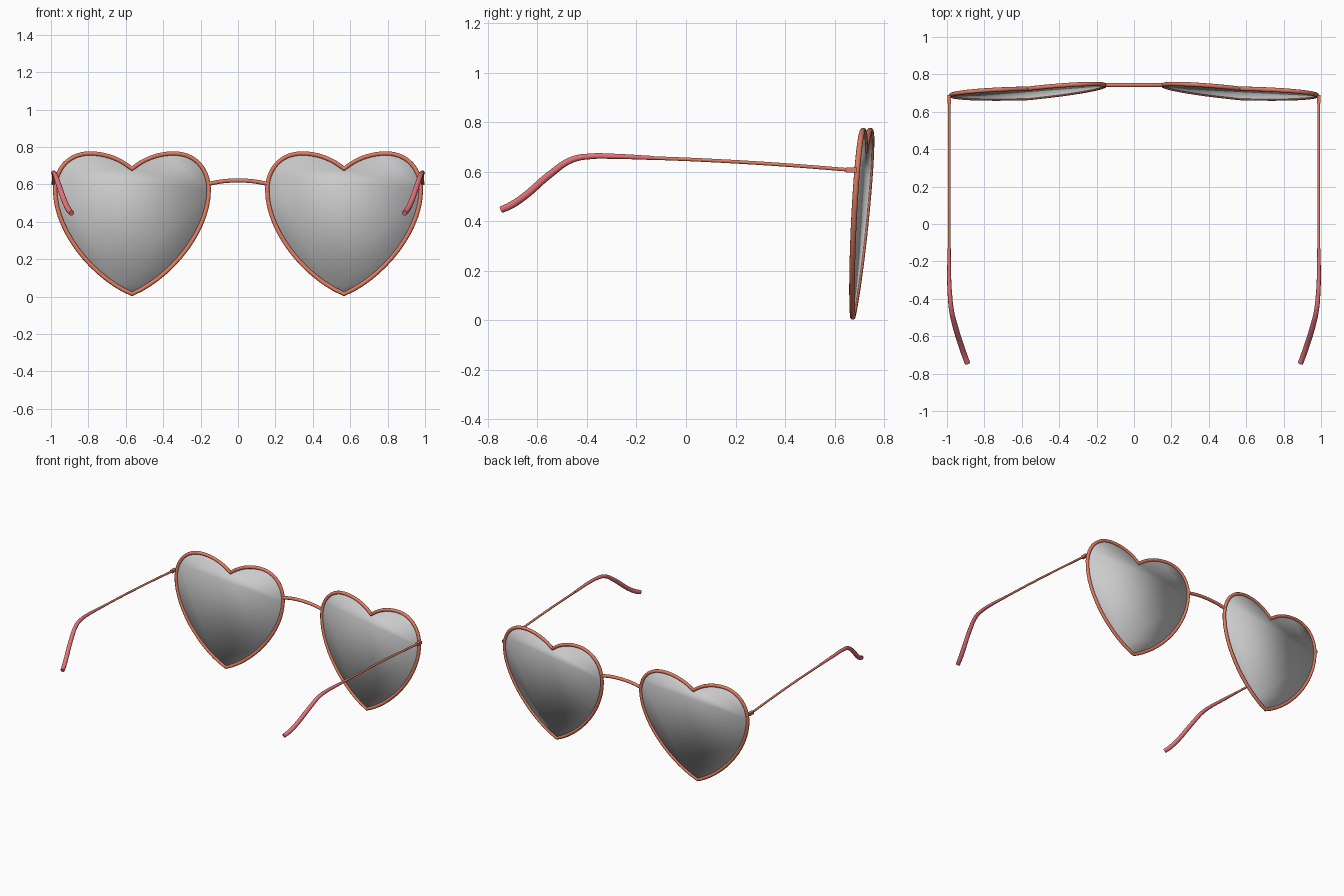
import bpy, bmesh
from mathutils import Vector
from mathutils.geometry import interpolate_bezier

if "Cube" in bpy.data.objects:
    bpy.data.objects.remove(bpy.data.objects["Cube"])


def material(name, rgb):
    m = bpy.data.materials.new(name)
    m.diffuse_color = (*rgb, 1)
    m.use_nodes = True
    m.node_tree.nodes["Principled BSDF"].inputs["Base Color"].default_value = m.diffuse_color
    return m


coral = material("coral_metal", (0.75, 0.2, 0.12))
pink = material("pink_tip", (0.78, 0.17, 0.19))


def finish(ob, mat=None):
    bpy.ops.object.select_all(action='DESELECT')
    ob.select_set(True)
    bpy.context.view_layer.objects.active = ob
    if ob.type == 'CURVE':
        bpy.ops.object.convert(target='MESH')
        ob = bpy.context.object
    if mat:
        ob.data.materials.clear()
        ob.data.materials.append(mat)
    bpy.ops.object.shade_smooth_by_angle(angle=0.7)
    return ob


def tube(name, pts, radii, mat, cyclic=False, handle='AUTO', res=8):
    cu = bpy.data.curves.new(name, 'CURVE')
    cu.dimensions = '3D'
    cu.bevel_depth = 1
    cu.bevel_resolution = 3
    cu.resolution_u = res
    cu.use_fill_caps = not cyclic
    sp = cu.splines.new('BEZIER')
    sp.bezier_points.add(len(pts) - 1)
    sp.use_cyclic_u = cyclic
    for bp, p, r in zip(sp.bezier_points, pts, radii):
        bp.co = p
        bp.radius = r
        bp.handle_left_type = bp.handle_right_type = handle
    ob = bpy.data.objects.new(name, cu)
    bpy.context.collection.objects.link(ob)
    return finish(ob, mat)


# Heart outline: half profile as three bezier segments, then mirrored
segs = [((0, .683), (.06, .735), (.14, .766), (.225, .766)),
        ((.225, .766), (.34, .766), (.411, .68), (.411, .57)),
        ((.411, .57), (.411, .36), (.22, .11), (0, .014))]
half = []
for s in segs:
    half += interpolate_bezier(*[Vector((u, z, 0)) for u, z in s], 15)[:-1]
half = [(p.x, p.y) for p in half] + [(0, .014)]
heart = half + [(-u, z) for u, z in half[-2:0:-1]]


def on_face(x, z, side):
    # tilted, slightly wrapped plane of each lens
    return (side * x, 0.672 + 0.075 * z - 0.065 * (x - 0.567), z)


for side, tag in ((1, "right"), (-1, "left")):
    pts = [on_face(0.567 + u, z, side) for u, z in heart]

    # Wire rim
    tube("rim_" + tag, pts, [0.0115] * len(pts), coral, True, 'VECTOR', 1)

    # Flat lens
    bm = bmesh.new()
    bm.faces.new([bm.verts.new(p) for p in pts])
    me = bpy.data.meshes.new("lens_" + tag)
    bm.to_mesh(me)
    bm.free()
    lens = bpy.data.objects.new("lens_" + tag, me)
    bpy.context.collection.objects.link(lens)
    sol = lens.modifiers.new("thickness", 'SOLIDIFY')
    sol.thickness = 0.005
    sol.offset = 0
    finish(lens)

    # Hinge block
    bpy.ops.mesh.primitive_cube_add(size=1, location=(side * 0.988, 0.668, 0.607))
    hinge = bpy.context.object
    hinge.name = "hinge_" + tag
    hinge.scale = (0.02, 0.045, 0.02)
    finish(hinge, coral)

    # Thin temple arm
    arm = [(.988, .67, .606), (.988, .4, .627), (.988, .1, .645), (.988, -.16, .656)]
    tube("temple_arm_" + tag, [(side * x, y, z) for x, y, z in arm],
         [.0075] * 4, coral)

    # Thicker curved ear tip
    tip = [(.988, -.13, .655), (.988, -.3, .662), (.984, -.38, .662), (.976, -.46, .648),
           (.955, -.55, .588), (.924, -.65, .502), (.903, -.71, .462), (.89, -.745, .447)]
    tube("ear_tip_" + tag, [(side * x, y, z) for x, y, z in tip],
         [.0085, .011, .012, .013, .0145, .015, .015, .0145], pink)

# Arched bridge
tube("bridge", [(-.155, .743, .604), (-.08, .743, .617), (0, .743, .621),
                (.08, .743, .617), (.155, .743, .604)], [.0115] * 5, coral)
